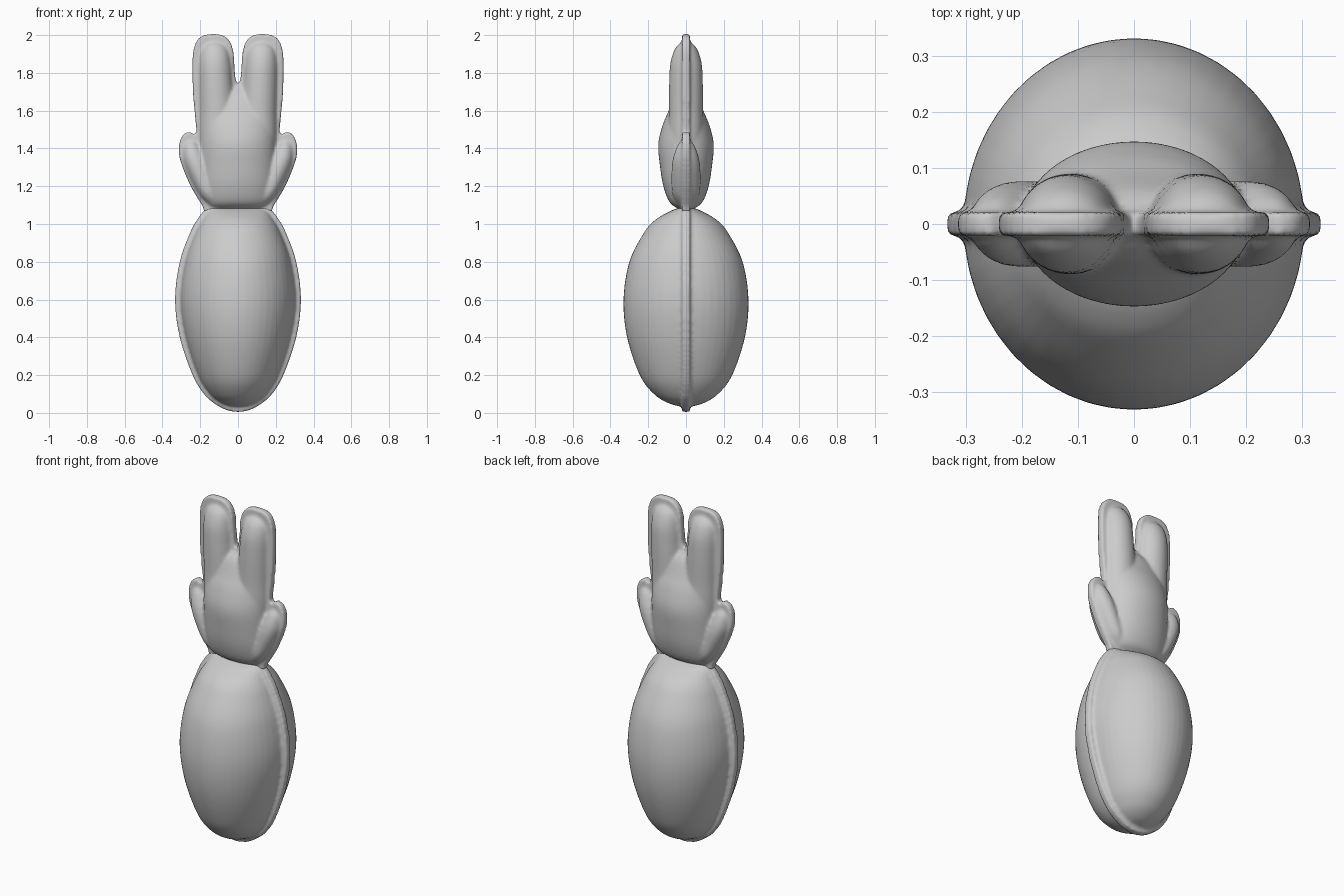
import bpy, bmesh
from math import sin, cos, pi

if "Cube" in bpy.data.objects:
    bpy.data.objects.remove(bpy.data.objects["Cube"])


def spline(pts, n=8):
    """Catmull-Rom through tuples of any dimension."""
    p = [pts[0]] + pts + [pts[-1]]
    out = []
    for i in range(1, len(p) - 2):
        for k in range(n):
            t = k / n
            out.append(tuple(
                0.5 * (2 * b + (c - a) * t + (2 * a - 5 * b + 4 * c - d) * t * t
                       + (3 * b - a - 3 * c + d) * t ** 3)
                for a, b, c, d in zip(p[i - 1], p[i], p[i + 1], p[i + 2])))
    return out + [pts[-1]]


def loft(bm, sections, flip=1, seg=48):
    """Closed lobe from elliptical rings (centre x, z, radius x, radius y)."""
    rings = []
    for cx, z, rx, ry in spline(sections):
        rx, ry = max(rx, 0.002), max(ry, 0.002)
        rings.append([bm.verts.new((flip * (cx + rx * cos(2 * pi * i / seg)),
                                    ry * sin(2 * pi * i / seg), z)) for i in range(seg)])
    faces = [bm.faces.new(rings[0]), bm.faces.new(rings[-1][::-1])]
    for a, b in zip(rings, rings[1:]):
        for i in range(seg):
            j = (i + 1) % seg
            faces.append(bm.faces.new((a[i], b[i], b[j], a[j])))
    bmesh.ops.recalc_face_normals(bm, faces=faces)


def seam(bm, half, thick=0.021):
    """Flat plate from the right half of an outline, mirrored in x."""
    pts = spline(half)
    pts += [(-x, z) for x, z in reversed(pts) if x > 0.001]
    lo = [bm.verts.new((x, -thick, z)) for x, z in pts]
    hi = [bm.verts.new((x, thick, z)) for x, z in pts]
    faces = [bm.faces.new(lo), bm.faces.new(hi[::-1])]
    for i in range(len(pts)):
        j = (i + 1) % len(pts)
        faces.append(bm.faces.new((lo[i], hi[i], hi[j], lo[j])))
    bmesh.ops.recalc_face_normals(bm, faces=faces)
    bmesh.ops.triangulate(bm, faces=faces[:2])


def finish(bm, name):
    """Fuse the overlapping lobes into one soft, moulded skin."""
    me = bpy.data.meshes.new(name)
    bm.to_mesh(me)
    bm.free()
    ob = bpy.data.objects.new(name, me)
    bpy.context.collection.objects.link(ob)
    r = ob.modifiers.new("fuse", 'REMESH')
    r.mode = 'VOXEL'
    r.voxel_size = 0.009
    r.use_smooth_shade = True
    s = ob.modifiers.new("soften", 'SMOOTH')
    s.factor = 0.5
    s.iterations = 5
    return ob


# Egg-shaped body with its flat seam
bm = bmesh.new()
loft(bm, [(0, 0.03, 0.01, 0.01), (0, 0.05, 0.085, 0.09), (0, 0.1, 0.15, 0.17),
          (0, 0.2, 0.212, 0.245), (0, 0.4, 0.277, 0.312), (0, 0.6, 0.304, 0.331),
          (0, 0.8, 0.28, 0.3), (0, 0.95, 0.228, 0.225), (0, 1.02, 0.19, 0.165),
          (0, 1.07, 0.155, 0.08), (0, 1.09, 0.12, 0.02)])
seam(bm, [(0, 0.005), (0.06, 0.015), (0.125, 0.05), (0.18, 0.1), (0.24, 0.2),
          (0.308, 0.4), (0.333, 0.6), (0.308, 0.8), (0.255, 0.95), (0.218, 1.02),
          (0.175, 1.075), (0.14, 1.09), (0, 1.09)])
finish(bm, "body")

# Leafy crown: seam, central swelling, two tall leaves, two short side leaves
bm = bmesh.new()
seam(bm, [(0, 1.06), (0.16, 1.06), (0.19, 1.1), (0.25, 1.2), (0.3, 1.32),
          (0.314, 1.4), (0.295, 1.465), (0.26, 1.487), (0.222, 1.475), (0.225, 1.55),
          (0.238, 1.7), (0.24, 1.88), (0.22, 1.965), (0.175, 2.0), (0.1, 2.003),
          (0.05, 1.975), (0.025, 1.91), (0.015, 1.78), (0, 1.735)])
loft(bm, [(0, 1.07, 0.1, 0.02), (0, 1.085, 0.14, 0.05), (0, 1.12, 0.175, 0.09),
          (0, 1.2, 0.195, 0.12), (0, 1.3, 0.2, 0.137), (0, 1.42, 0.2, 0.147),
          (0, 1.52, 0.195, 0.125), (0, 1.6, 0.18, 0.092), (0, 1.68, 0.12, 0.06),
          (0, 1.73, 0.03, 0.02)])
for side in (1, -1):
    loft(bm, [(0.09, 1.2, 0.06, 0.05), (0.1, 1.4, 0.1, 0.09), (0.11, 1.6, 0.095, 0.09),
              (0.118, 1.75, 0.09, 0.089), (0.122, 1.85, 0.086, 0.083),
              (0.124, 1.92, 0.073, 0.062), (0.125, 1.955, 0.045, 0.035),
              (0.125, 1.967, 0.01, 0.01)], side)
    loft(bm, [(0.12, 1.09, 0.03, 0.03), (0.15, 1.15, 0.055, 0.07),
              (0.19, 1.24, 0.065, 0.077), (0.225, 1.33, 0.064, 0.072),
              (0.243, 1.4, 0.049, 0.052), (0.25, 1.44, 0.025, 0.027),
              (0.25, 1.453, 0.005, 0.005)], side)
finish(bm, "leaf_crown")
